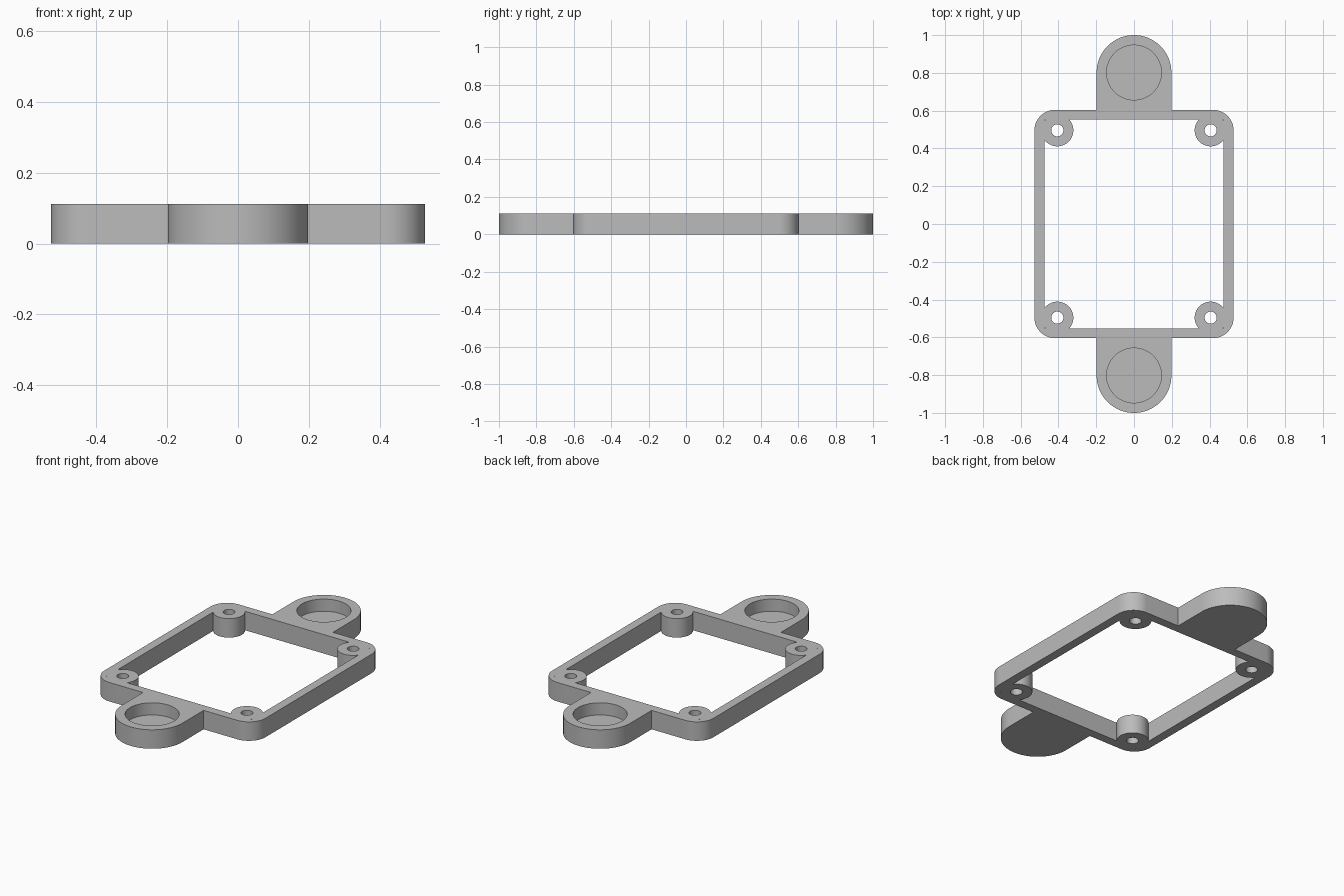
import bpy
import bmesh
from math import cos, sin, pi, radians

cube = bpy.data.objects.get("Cube")
if cube:
    bpy.data.objects.remove(cube, do_unlink=True)

HEIGHT = 0.112
FLOOR = 0.04
OVER = 0.05
HALF_X, HALF_Y, WALL, CORNER = 0.527, 0.604, 0.052, 0.108
BOSS_X, BOSS_Y, BOSS_R, HOLE_R = 0.406, 0.496, 0.085, 0.032
TAB_Y, TAB_R, POCKET_R = 0.802, 0.198, 0.145

grey = bpy.data.materials.new("plain grey")
grey.use_nodes = True
grey.diffuse_color = (0.5, 0.5, 0.5, 1)
grey.node_tree.nodes["Principled BSDF"].inputs["Base Color"].default_value = grey.diffuse_color


def arc(cx, cy, r, start, end, steps):
    angles = [start + (end - start) * i / steps for i in range(steps + 1)]
    return [(cx + r * cos(a), cy + r * sin(a)) for a in angles]


def circle(cx, cy, r, steps=64):
    return arc(cx, cy, r, 0, 2 * pi, steps)[:-1]


def prism(name, outline, low, high):
    """Extrude a counter-clockwise outline from low to high."""
    bm = bmesh.new()
    base = bm.faces.new([bm.verts.new((x, y, low)) for x, y in outline])
    top = bmesh.ops.extrude_face_region(bm, geom=[base])["geom"]
    verts = [v for v in top if isinstance(v, bmesh.types.BMVert)]
    bmesh.ops.translate(bm, verts=verts, vec=(0, 0, high - low))
    bmesh.ops.recalc_face_normals(bm, faces=bm.faces)
    mesh = bpy.data.meshes.new(name)
    bm.to_mesh(mesh)
    bm.free()
    mesh.materials.append(grey)
    obj = bpy.data.objects.new(name, mesh)
    bpy.context.collection.objects.link(obj)
    return obj


def combine(target, tool, operation):
    """Apply an exact boolean and discard the tool."""
    mod = target.modifiers.new(operation, "BOOLEAN")
    mod.operation, mod.object, mod.solver = operation, tool, "EXACT"
    bpy.context.view_layer.objects.active = target
    bpy.ops.object.modifier_apply(modifier=mod.name)
    bpy.data.objects.remove(tool, do_unlink=True)


# Rounded outer frame
corners = [(1, 1), (-1, 1), (-1, -1), (1, -1)]
outline = []
for i, (sx, sy) in enumerate(corners):
    outline += arc(sx * (HALF_X - CORNER), sy * (HALF_Y - CORNER), CORNER,
                   i * pi / 2, (i + 1) * pi / 2, 16)
frame = prism("mounting_frame", outline, 0, HEIGHT)

# Round-ended tabs at the front and back, overlapping the frame wall
for side in (1, -1):
    inner = side * (HALF_Y - WALL / 2)
    turn = 0 if side > 0 else pi
    tab = arc(0, side * TAB_Y, TAB_R, turn, turn + pi, 48)
    tab += [(-side * TAB_R, inner), (side * TAB_R, inner)]
    combine(frame, prism("tab", tab, 0, HEIGHT), "UNION")

# Central opening
x, y = HALF_X - WALL, HALF_Y - WALL
opening = [(x * sx, y * sy) for sx, sy in corners]
combine(frame, prism("opening", opening, -OVER, HEIGHT + OVER), "DIFFERENCE")

# Corner bosses with through holes
for sx, sy in corners:
    cx, cy = sx * BOSS_X, sy * BOSS_Y
    combine(frame, prism("boss", circle(cx, cy, BOSS_R), 0, HEIGHT), "UNION")
    combine(frame, prism("screw_hole", circle(cx, cy, HOLE_R, 32), -OVER, HEIGHT + OVER),
            "DIFFERENCE")

# Blind round pockets in the tabs
for side in (1, -1):
    pocket = circle(0, side * TAB_Y, POCKET_R)
    combine(frame, prism("pocket", pocket, FLOOR, HEIGHT + OVER), "DIFFERENCE")

# Smooth curved walls, sharp rims
bpy.ops.object.select_all(action="DESELECT")
frame.select_set(True)
bpy.context.view_layer.objects.active = frame
bpy.ops.object.shade_smooth_by_angle(angle=radians(30))
